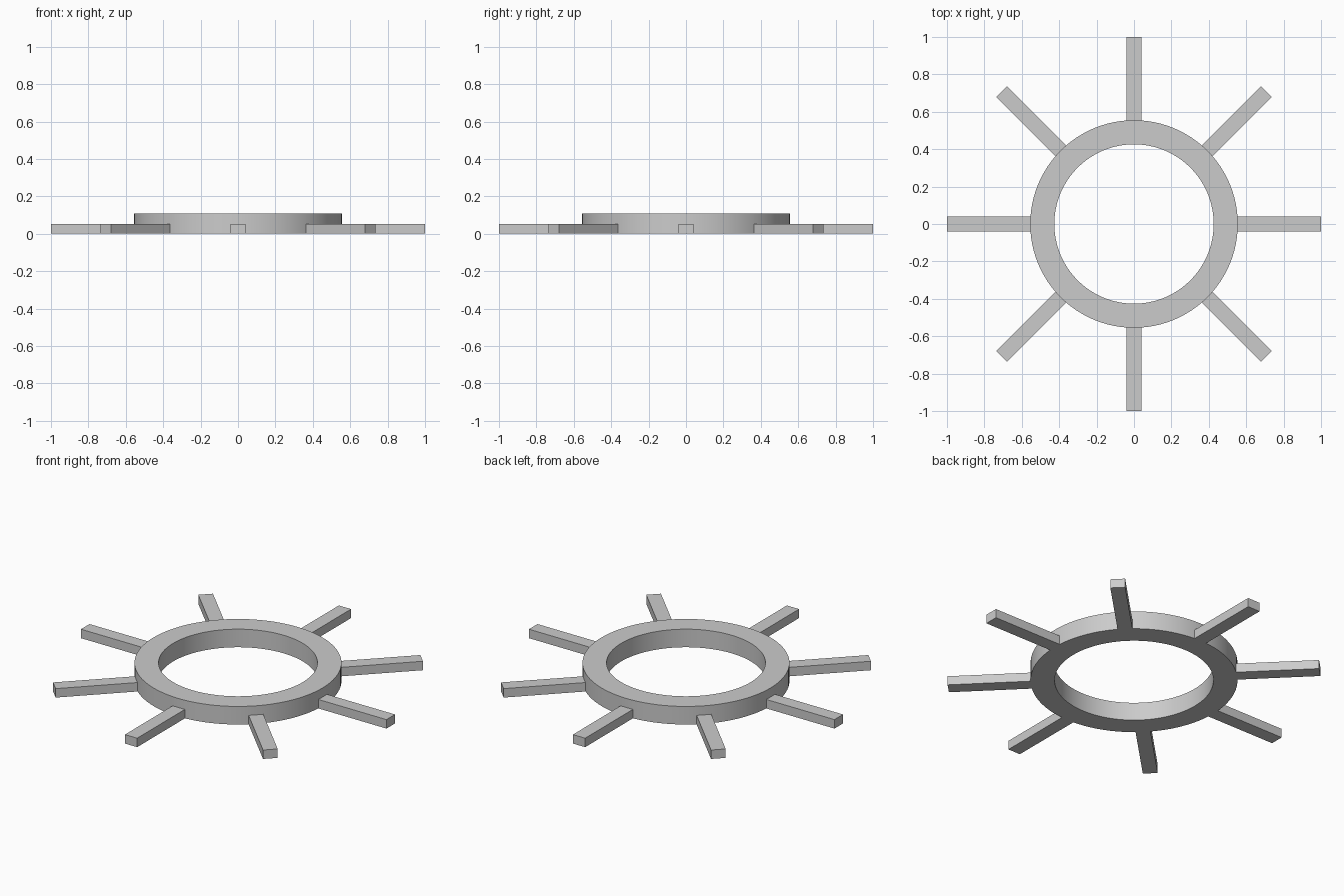
import bpy, bmesh
from math import cos, sin, pi, radians
from mathutils import Matrix

cube = bpy.data.objects.get("Cube")
if cube:
    bpy.data.objects.remove(cube, do_unlink=True)

OUTER, INNER, RING_H = 0.555, 0.426, 0.107
SPOKE_W, SPOKE_H, SPOKE_START, SPOKE_END = 0.08, 0.053, 0.551, 1.0
SEGMENTS, SPOKES = 96, 8

grey = bpy.data.materials.new("plain grey")
grey.use_nodes = True
colour = (0.6, 0.6, 0.6, 1)
grey.diffuse_color = colour
grey.node_tree.nodes["Principled BSDF"].inputs["Base Color"].default_value = colour


def make_object(name, bm):
    bmesh.ops.recalc_face_normals(bm, faces=bm.faces)
    mesh = bpy.data.meshes.new(name)
    bm.to_mesh(mesh)
    bm.free()
    mesh.materials.append(grey)
    obj = bpy.data.objects.new(name, mesh)
    bpy.context.collection.objects.link(obj)
    return obj


# Ring: rectangular section swept round the vertical axis
bm = bmesh.new()
section = [(INNER, 0), (OUTER, 0), (OUTER, RING_H), (INNER, RING_H)]
loops = []
for i in range(SEGMENTS):
    a = 2 * pi * i / SEGMENTS
    loops.append([bm.verts.new((r * cos(a), r * sin(a), z)) for r, z in section])
for i, here in enumerate(loops):
    after = loops[(i + 1) % SEGMENTS]
    for j in range(4):
        k = (j + 1) % 4
        bm.faces.new((here[j], after[j], after[k], here[k]))
ring = make_object("ring", bm)
bpy.ops.object.select_all(action="DESELECT")
ring.select_set(True)
bpy.context.view_layer.objects.active = ring
bpy.ops.object.shade_smooth_by_angle(angle=radians(30))

# Spokes: flat bars standing out from the lower half of the rim
for i in range(SPOKES):
    bm = bmesh.new()
    bmesh.ops.create_cube(bm, size=1)
    place = (Matrix.Rotation(2 * pi * i / SPOKES, 4, "Z")
             @ Matrix.Translation(((SPOKE_START + SPOKE_END) / 2, 0, SPOKE_H / 2))
             @ Matrix.Diagonal((SPOKE_END - SPOKE_START, SPOKE_W, SPOKE_H, 1)))
    bm.transform(place)
    make_object(f"spoke_{i + 1}", bm)
